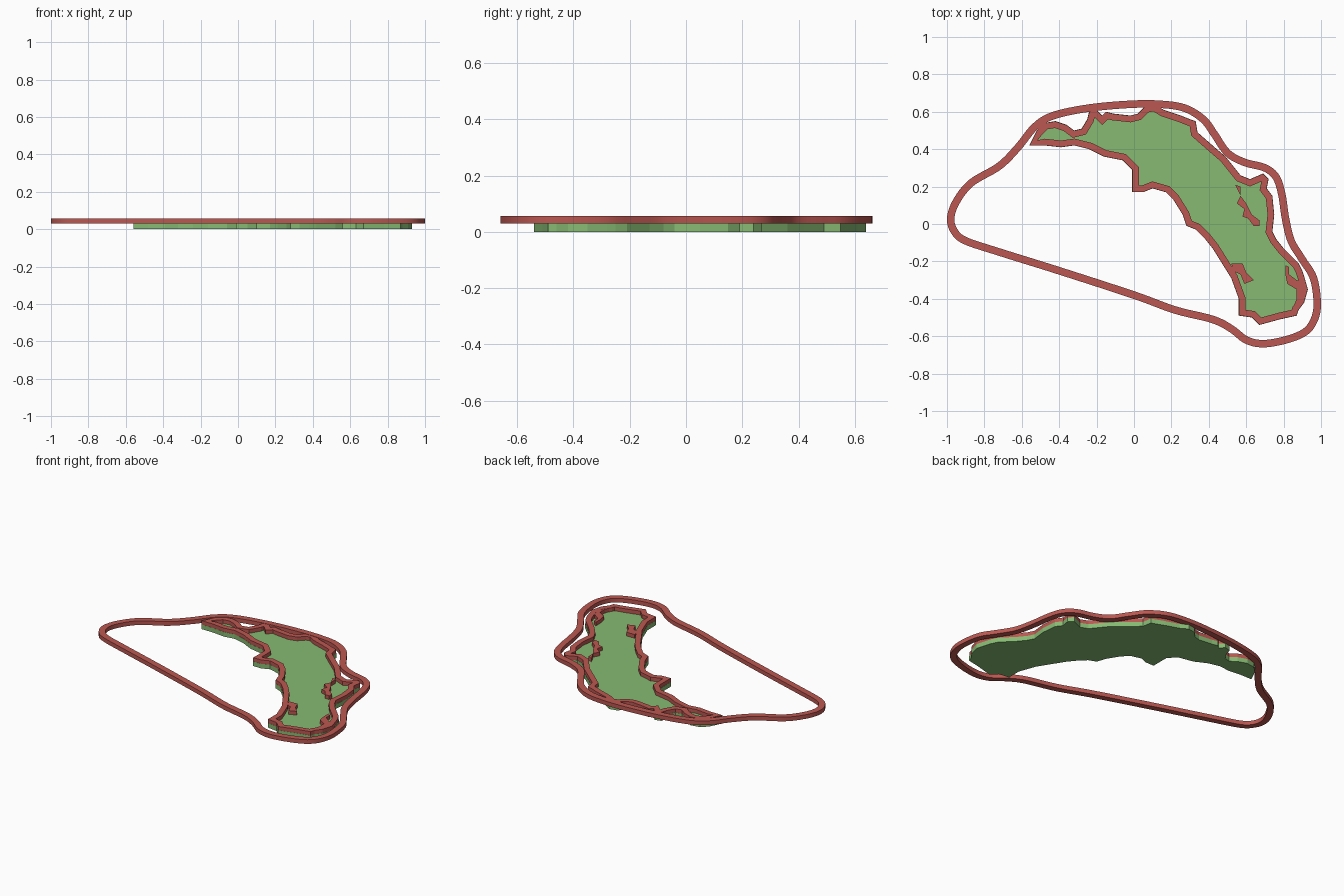
import bpy, bmesh
from mathutils import Vector

if "Cube" in bpy.data.objects:
    bpy.data.objects.remove(bpy.data.objects["Cube"])


def material(name, rgb):
    m = bpy.data.materials.new(name)
    m.diffuse_color = (*rgb, 1)
    m.use_nodes = True
    m.node_tree.nodes["Principled BSDF"].inputs["Base Color"].default_value = m.diffuse_color
    return m


RED = material("brick red", (0.50, 0.095, 0.082))
GREEN = material("leaf green", (0.24, 0.49, 0.17))


def points(flat):
    """Pairs in hundredths of a unit -> 2D vectors."""
    return [Vector((flat[i] / 100, flat[i + 1] / 100)) for i in range(0, len(flat), 2)]


def smooth_loop(p, steps=6):
    """Closed Catmull-Rom curve through the points."""
    out, n = [], len(p)
    for i in range(n):
        a, b, c, d = p[i - 1], p[i], p[(i + 1) % n], p[(i + 2) % n]
        for s in range(steps):
            t = s / steps
            out.append(0.5 * (2 * b + (c - a) * t + (2 * a - 5 * b + 4 * c - d) * t * t
                              + (3 * b - a - 3 * c + d) * t ** 3))
    return out


def offset(p, dist):
    """Mitred offset of a clockwise loop; positive goes inward."""
    out, n = [], len(p)
    for i in range(n):
        d1 = (p[i] - p[i - 1]).normalized()
        d2 = (p[(i + 1) % n] - p[i]).normalized()
        n1, n2 = Vector((d1.y, -d1.x)), Vector((d2.y, -d2.x))
        m = (n1 + n2).normalized()
        out.append(p[i] + m * dist / max(m.dot(n1), 0.7))
    return out


def finish(name, bm, mat, smooth=False):
    bmesh.ops.recalc_face_normals(bm, faces=bm.faces)
    me = bpy.data.meshes.new(name)
    bm.to_mesh(me)
    bm.free()
    me.materials.append(mat)
    ob = bpy.data.objects.new(name, me)
    bpy.context.collection.objects.link(ob)
    if smooth:
        bpy.context.view_layer.objects.active = ob
        ob.select_set(True)
        bpy.ops.object.shade_smooth_by_angle(angle=0.6)
        ob.select_set(False)


def slab(name, p, z0, z1, mat):
    """Solid plate with the given outline."""
    bm = bmesh.new()
    lo = [bm.verts.new((v.x, v.y, z0)) for v in p]
    hi = [bm.verts.new((v.x, v.y, z1)) for v in p]
    for i in range(len(p)):
        bm.faces.new((lo[i - 1], lo[i], hi[i], hi[i - 1]))
    caps = [bm.faces.new(lo), bm.faces.new(hi)]
    bmesh.ops.triangulate(bm, faces=caps)
    finish(name, bm, mat)


def band(name, outer, inner, z0, z1, mat, smooth=False):
    """Closed wall of rectangular section between two loops."""
    bm = bmesh.new()
    rings = [[bm.verts.new((v.x, v.y, z)) for v in loop]
             for loop, z in ((outer, z0), (outer, z1), (inner, z1), (inner, z0))]
    for k in range(4):
        a, b = rings[k], rings[(k + 1) % 4]
        for i in range(len(outer)):
            bm.faces.new((a[i - 1], a[i], b[i], b[i - 1]))
    finish(name, bm, mat, smooth)


# Outer rounded ring (centre line)
ring = smooth_loop(points([
    -98, 3, -95, 12, -87, 22, -72, 31, -62, 41, -53, 52, -43, 58, -24, 62, -2, 64, 14, 64,
    27, 62, 37, 56, 43, 48, 50, 38, 59, 33, 70, 30, 76, 25, 79, 16, 81, 3, 84, -9,
    90, -19, 96, -29, 98, -43, 96, -52, 91, -58, 81, -62, 69, -64, 60, -62, 52, -56, 42, -51,
    22, -46, 0, -38, -40, -25, -72, -15, -90, -9, -96, -4]))
band("outer_ring", offset(ring, -0.02), offset(ring, 0.02), 0.03, 0.057, RED, True)

# Green base plate with a ragged edge
edge = points([
    -56, 42, -52, 50, -48, 54, -42, 55, -36, 53, -32, 50, -28, 51, -25, 56, -24, 60, -20, 61,
    -17, 58, -15, 60, -11, 59, -2, 58, 2, 59, 6, 63, 11, 64, 16, 61, 25, 58, 30, 56,
    33, 55, 34, 49, 42, 42, 49, 36, 53, 31, 57, 26, 62, 24, 69, 27, 72, 24, 71, 19,
    74, 15, 75, 5, 74, -4, 76, -8, 80, -13, 83, -16, 88, -21, 90, -25, 91, -28, 93, -35,
    91, -42, 88, -46, 87, -49, 78, -51, 67, -54, 63, -50, 56, -49, 56, -40, 52, -29, 47, -21,
    42, -13, 38, -8, 33, -3, 28, -1, 26, 5, 21, 13, 17, 17, 10, 19, 5, 17, -1, 17,
    -1, 29, -6, 34, -16, 36, -24, 40, -32, 42, -39, 41, -48, 42])
slab("base_plate", edge, 0, 0.03, GREEN)

# Raised rim following the plate edge
band("plate_rim", offset(edge, 0.001), offset(edge, 0.036), 0.02, 0.055, RED)

# Raised patches on the plate
patches = {
    "long_patch": [54, 21, 57, 20, 57, 15, 60, 11, 63, 5, 67, 2, 67, -1, 64, -1,
                   61, 3, 58, 4, 59, 8, 55, 11, 57, 15],
    "square_patch": [52, -21, 58, -21, 60, -26, 64, -30, 59, -32, 57, -27, 53, -25],
    "hook_patch": [81, -22, 83, -23, 83, -27, 87, -30, 90, -31, 91, -35, 89, -42,
                   85, -45, 87, -40, 87, -35, 82, -32, 81, -27],
}
for name, flat in patches.items():
    slab(name, points(flat), 0.022, 0.0545, RED)
